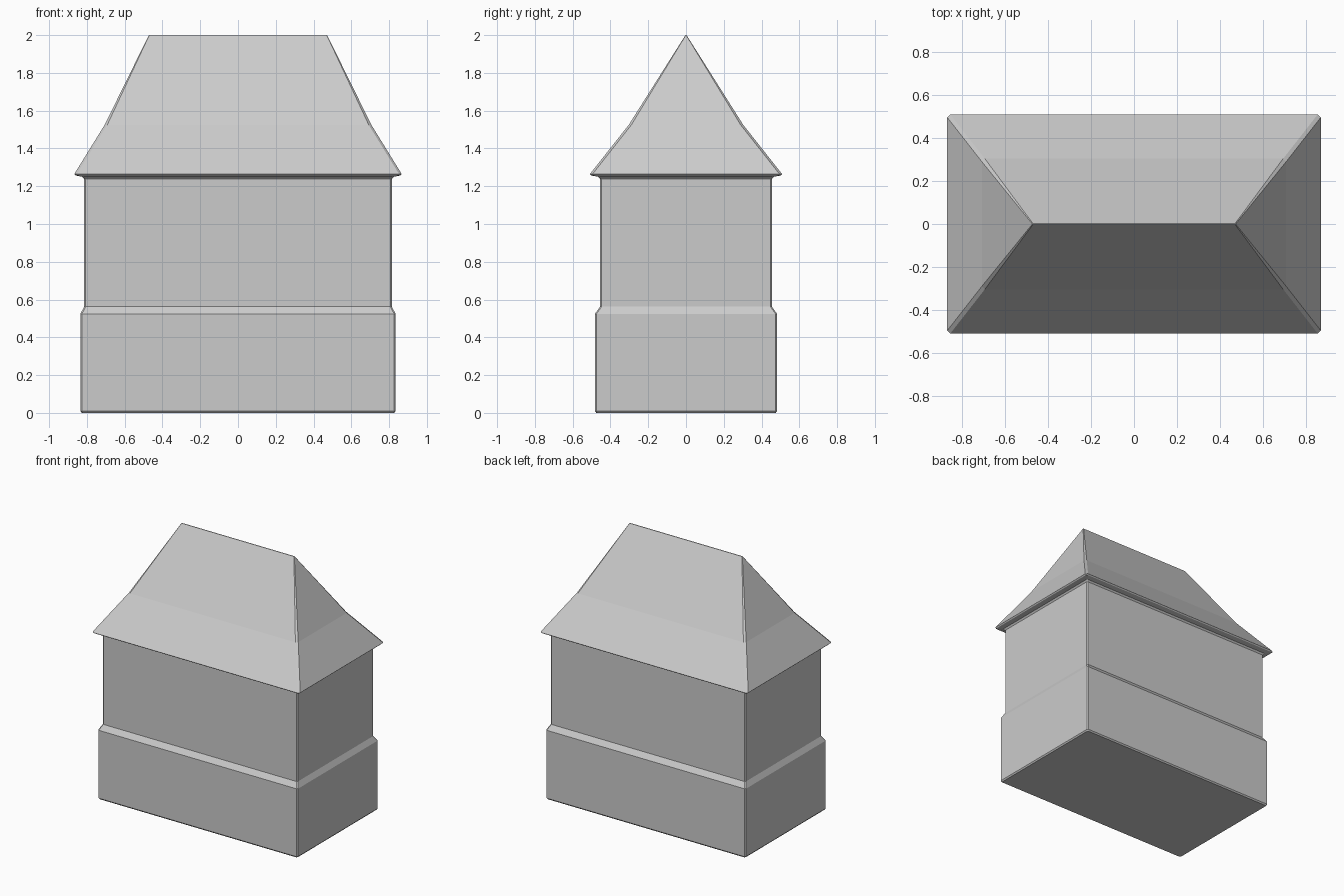
import bpy, bmesh

if "Cube" in bpy.data.objects:
    bpy.data.objects.remove(bpy.data.objects["Cube"])


def ring(bm, z, hx, hy, c):
    """Rectangle with clipped corners at height z."""
    c = min(c, hx, hy * 0.8)
    d = c
    pts = [(hx - c, -hy), (hx, -hy + d), (hx, hy - d), (hx - c, hy),
           (-hx + c, hy), (-hx, hy - d), (-hx, -hy + d), (-hx + c, -hy)]
    return [bm.verts.new((x, y, z)) for x, y in pts]


def stack(name, profile, cap_bottom=False, cap_top=False):
    """Skin a stack of clipped rectangles: (z, half width, half depth, clip)."""
    bm = bmesh.new()
    rings = [ring(bm, *p) for p in profile]
    for a, b in zip(rings, rings[1:]):
        for i in range(8):
            j = (i + 1) % 8
            bm.faces.new((a[i], a[j], b[j], b[i]))
    if cap_bottom:
        bm.faces.new(rings[0][::-1])
    if cap_top:
        bm.faces.new(rings[-1])
    mesh = bpy.data.meshes.new(name)
    bm.to_mesh(mesh)
    bm.free()
    obj = bpy.data.objects.new(name, mesh)
    bpy.context.collection.objects.link(obj)
    return obj


# Wide base with a sloping ledge on top
stack("base", [(0.0, 0.827, 0.475, 0.008),
               (0.01, 0.835, 0.483, 0.008),
               (0.523, 0.835, 0.483, 0.008),
               (0.562, 0.815, 0.455, 0.008)], cap_bottom=True)

# Upper walls
stack("walls", [(0.562, 0.815, 0.455, 0.008),
                (1.238, 0.815, 0.455, 0.008)])

# Flared hip roof with narrow soffit and clipped hips
stack("roof", [(1.238, 0.815, 0.455, 0.008),
               (1.25, 0.825, 0.465, 0.008),
               (1.257, 0.86, 0.502, 0.01),
               (1.264, 0.867, 0.509, 0.014),
               (1.525, 0.706, 0.303, 0.014),
               (2.0, 0.472, 0.003, 0.014)], cap_top=True)
